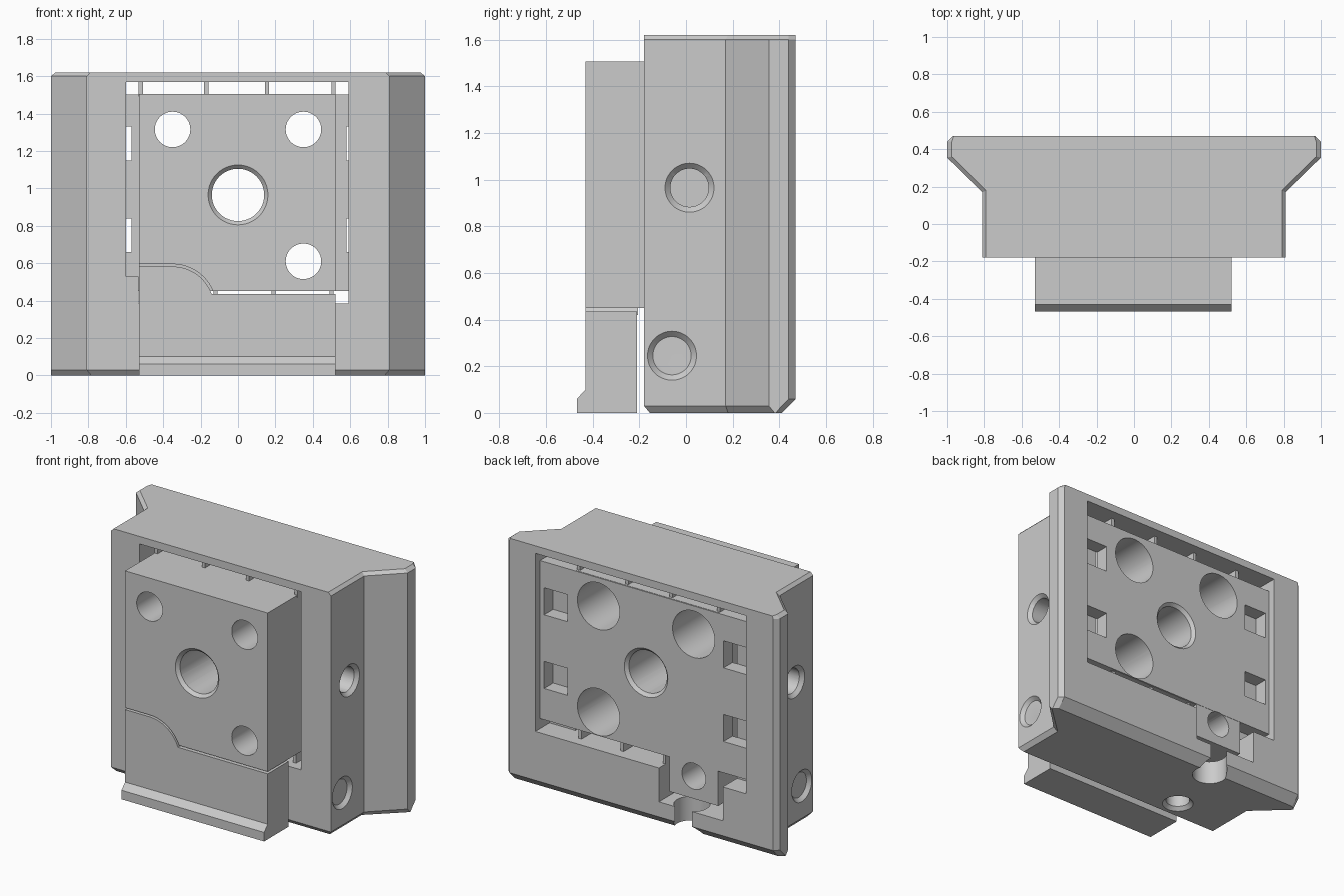
import bpy, bmesh, math
from mathutils import Vector

old = bpy.data.objects.get("Cube")
if old:
    bpy.data.objects.remove(old, do_unlink=True)

grey = bpy.data.materials.new("light grey")
grey.use_nodes = True
grey.diffuse_color = (0.6, 0.6, 0.6, 1)
grey.node_tree.nodes["Principled BSDF"].inputs["Base Color"].default_value = (0.6, 0.6, 0.6, 1)


def finish(name, bm):
    bmesh.ops.recalc_face_normals(bm, faces=bm.faces)
    mesh = bpy.data.meshes.new(name)
    bm.to_mesh(mesh)
    bm.free()
    ob = bpy.data.objects.new(name, mesh)
    mesh.materials.append(grey)
    bpy.context.collection.objects.link(ob)
    return ob


def loft(name, rings):
    """Join equal-length rings of points into a capped solid."""
    bm = bmesh.new()
    loops = [[bm.verts.new(p) for p in ring] for ring in rings]
    n = len(loops[0])
    for a, b in zip(loops, loops[1:]):
        for i in range(n):
            j = (i + 1) % n
            bm.faces.new((a[i], a[j], b[j], b[i]))
    bm.faces.new(loops[0])
    bm.faces.new(loops[-1])
    return finish(name, bm)


def box(x, y, z, name="block"):
    ring = [(x[0], y[0]), (x[1], y[0]), (x[1], y[1]), (x[0], y[1])]
    return loft(name, [[(a, b, h) for a, b in ring] for h in z])


def rod(start, end, r1, r2=None, name="rod"):
    """Round solid between two points, tapered if r2 is given."""
    start, end = Vector(start), Vector(end)
    axis = end - start
    bm = bmesh.new()
    bmesh.ops.create_cone(bm, cap_ends=True, segments=48, radius1=r1,
                          radius2=r1 if r2 is None else r2, depth=axis.length)
    bm.transform(axis.to_track_quat('Z', 'Y').to_matrix().to_4x4())
    bmesh.ops.translate(bm, verts=bm.verts, vec=(start + end) / 2)
    return finish(name, bm)


def combine(ob, tools, operation):
    for tool in tools:
        mod = ob.modifiers.new("bool", 'BOOLEAN')
        mod.operation = operation
        mod.solver = 'EXACT'
        mod.object = tool
        bpy.context.view_layer.objects.active = ob
        bpy.ops.object.modifier_apply(modifier=mod.name)
        bpy.data.objects.remove(tool, do_unlink=True)


def screw_hole(mouth, inward, depth, r=0.082, lip=0.023):
    """Round hole with a chamfered mouth."""
    m, d = Vector(mouth), Vector(inward)
    return [rod(m - d * 0.05, m + d * depth, r),
            rod(m - d * lip, m + d * lip, r + 2 * lip, r)]


# Frame: flared rail section with chamfered ends
def rail(half, z):
    return [(x, y, z) for x, y in half] + [(-x, y, z) for x, y in reversed(half)]


side = [(0.81, -0.18), (0.81, 0.17), (1, 0.355)]
full = side + [(1, 0.44), (0.97, 0.47)]
frame = loft("frame", [
    rail([(0.785, -0.155), (0.785, 0.18), (1, 0.38), (1, 0.385), (0.97, 0.41)], 0),
    rail(side + [(1, 0.41), (0.97, 0.44)], 0.03),
    rail(full, 0.06),
    rail(full, 1.6),
    rail([(0.79, -0.18), (0.79, 0.18), (0.975, 0.36), (0.975, 0.44), (0.965, 0.47)], 1.62)])

cuts = [box((-0.6, 0.59), (-0.3, 0.6), (0.385, 1.57)),       # through window
        box((-0.77, 0.78), (0.32, 0.6), (0.385, 1.57)),      # rear recess
        box((-0.6, -0.13), (0.0, 0.6), (0.16, 0.5)),         # latch channel
        rod((-0.31, 0.38, -0.1), (-0.31, 0.38, 0.3), 0.11)]  # plunger bore
for s in (-1, 1):
    cuts += screw_hole((0.81 * s, 0.015, 0.965), (-s, 0, 0), 0.4)
    cuts += screw_hole((0.81 * s, -0.06, 0.245), (-s, 0, 0), 0.35)
cuts += screw_hole((-0.39, -0.03, 0), (0, 0, 1), 0.25, 0.075)
combine(frame, cuts, 'DIFFERENCE')
sill = box((-0.62, -0.532), (-0.18, -0.08), (0.37, 0.53), "window_sill")

# Core block with rear flange and latch tab
core = box((-0.53, 0.52), (-0.43, 0.415), (0.45, 1.505), "core_block")
combine(core, [box((-0.78, 0.79), (0.325, 0.42), (0.452, 1.503)),
               box((-0.53, -0.17), (0.03, 0.418), (0.22, 0.6))], 'UNION')


# Curved shoulder shared by the core cut and the front plate
def shoulder(x0, r, y0, y1, base):
    cx, cz = -0.35, 0.36
    low = math.asin((base - cz) / r)
    pts = [(x0, base), (x0, cz + r)]
    for i in range(17):
        a = math.pi / 2 + (low - math.pi / 2) * i / 16
        pts.append((cx + r * math.cos(a), cz + r * math.sin(a)))
    return loft("shoulder", [[(x, y, z) for x, z in pts] for y in (y0, y1)])


cuts = [shoulder(-0.6, 0.235, -0.5, -0.21, 0.4)]
for x, z in ((-0.35, 1.315), (0.35, 1.315), (0.35, 0.61)):
    cuts.append(rod((x, -0.6, z), (x, 0.6, z), 0.095))
    cuts.append(rod((x, -0.15, z), (x, 0.6, z), 0.155))
cuts.append(rod((0, -0.6, 0.965), (0, 0.6, 0.965), 0.14))
cuts.append(rod((0, -0.45, 0.965), (0, -0.41, 0.965), 0.18, 0.14))
cuts.append(rod((0, 0.44, 0.965), (0, 0.4, 0.965), 0.18, 0.14))
cuts.append(rod((-0.35, 0.15, 0.37), (-0.35, 0.6, 0.37), 0.087))
for z in (0.66, 1.15):
    for x in ((0.58, 0.75), (-0.74, -0.57)):
        cuts.append(box(x, (0.31, 0.6), (z, z + 0.18)))
combine(core, cuts, 'DIFFERENCE')

# Thin ribs tying the core to the frame
ribs = [box((x - 0.011, x + 0.011), (-0.12, 0.4), (1.49, 1.58), "top_rib")
        for x in (-0.52, -0.17, 0.155, 0.51)]
ribs += [box((x - 0.011, x + 0.011), (-0.12, 0.4), (0.375, 0.46), "bottom_rib")
         for x in (-0.12, 0.19, 0.5)]

# Front plate with a stepped foot and raised shoulder
section = [(-0.468, 0), (-0.21, 0), (-0.21, 0.435), (-0.43, 0.435), (-0.43, 0.1), (-0.468, 0.06)]
plate = loft("front_plate", [[(x, y, z) for y, z in section] for x in (-0.53, 0.52)])
combine(plate, [shoulder(-0.53, 0.222, -0.43, -0.205, 0.42)], 'UNION')

# Crisp edges with smooth bores
for ob in [frame, sill, core, plate] + ribs:
    bpy.ops.object.select_all(action='DESELECT')
    ob.select_set(True)
    bpy.context.view_layer.objects.active = ob
    bpy.ops.object.shade_smooth_by_angle(angle=math.radians(25))
